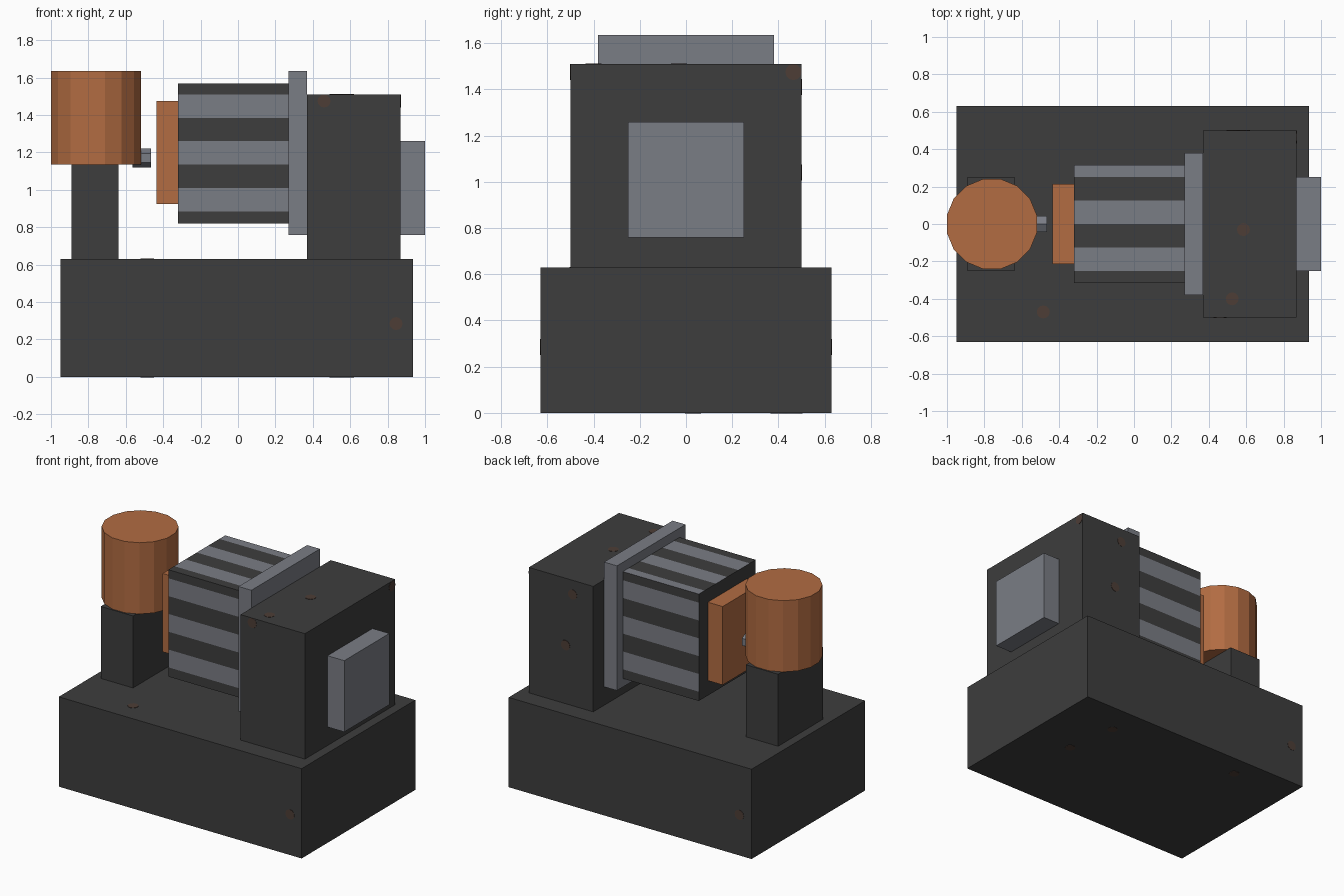
import bpy, bmesh, math
from mathutils import Vector, Matrix

cube = bpy.data.objects.get("Cube")
if cube:
    bpy.data.objects.remove(cube, do_unlink=True)


def material(name, rgb):
    linear = [(c / 255 / 12.92 if c < 11 else ((c / 255 + 0.055) / 1.055) ** 2.4) for c in rgb]
    mat = bpy.data.materials.new(name)
    mat.use_nodes = True
    mat.diffuse_color = (*linear, 1)
    mat.node_tree.nodes["Principled BSDF"].inputs["Base Color"].default_value = (*linear, 1)
    return mat


DARK = material("dark iron", (61, 61, 61))
STEEL = material("grey steel", (122, 125, 133))
COPPER = material("copper", (178, 108, 66))
RUST = material("dark rust", (77, 61, 54))


def finish(name, bm, *mats):
    mesh = bpy.data.meshes.new(name)
    bm.to_mesh(mesh)
    bm.free()
    for mat in mats:
        mesh.materials.append(mat)
    obj = bpy.data.objects.new(name, mesh)
    bpy.context.collection.objects.link(obj)
    return obj


def box_mesh(x, y, z):
    """Box from x, y and z ranges."""
    bm = bmesh.new()
    bmesh.ops.create_cube(bm, size=1)
    for v in bm.verts:
        v.co = Vector(((r[0] + r[1]) / 2 + c * (r[1] - r[0])) for c, r in zip(v.co, (x, y, z)))
    return bm


def box(name, x, y, z, mat):
    return finish(name, box_mesh(x, y, z), mat)


def cylinder(name, center, radius, depth, sides, mat, normal=(0, 0, 1), turn=0.0):
    bm = bmesh.new()
    rot = Vector((0, 0, 1)).rotation_difference(Vector(normal)).to_matrix().to_4x4()
    bmesh.ops.create_cone(bm, cap_ends=True, segments=sides, radius1=radius, radius2=radius,
                          depth=depth,
                          matrix=Matrix.Translation(center) @ rot @ Matrix.Rotation(turn, 4, 'Z'))
    return finish(name, bm, mat)


# Base, gearbox and drum post
box("base", (-0.95, 0.935), (-0.63, 0.63), (0, 0.63), DARK)
box("gearbox", (0.37, 0.87), (-0.5, 0.5), (0.63, 1.51), DARK)
box("drum_post", (-0.89, -0.64), (-0.25, 0.25), (0.63, 1.135), DARK)

# Steel plates
box("flange", (0.27, 0.37), (-0.38, 0.38), (0.76, 1.635), STEEL)
box("end_cover", (0.87, 1.0), (-0.25, 0.25), (0.76, 1.26), STEEL)

# Copper parts and the short shaft
box("copper_plate", (-0.435, -0.32), (-0.215, 0.215), (0.925, 1.475), COPPER)
cylinder("drum", (-0.76, 0, 1.385), 0.245, 0.5, 16, COPPER, turn=math.pi / 16)
cylinder("shaft", (-0.515, 0, 1.17), 0.05, 0.1, 6, STEEL, normal=(1, 0, 0), turn=math.pi / 2)

# Striped motor body: cut into bands, then coloured by height or depth
PITCH = 0.25
bm = box_mesh((-0.32, 0.27), (-0.315, 0.315), (0.82, 1.57))
for axis, start in ((1, -PITCH), (2, 0.885)):
    for i in range(6):
        normal, point = Vector(), Vector()
        normal[axis] = 1
        point[axis] = start + i * PITCH / 2
        bmesh.ops.bisect_plane(bm, geom=bm.verts[:] + bm.edges[:] + bm.faces[:],
                               plane_co=point, plane_no=normal)
bm.normal_update()
for f in bm.faces:
    c = f.calc_center_median()
    if abs(f.normal.z) > 0.5:
        f.material_index = int(c.y % PITCH < PITCH / 2)
    elif abs(f.normal.y) > 0.5:
        f.material_index = int((c.z - 0.885) % PITCH < PITCH / 2)
finish("motor_body", bm, DARK, STEEL)

# Thin round rust spots: centre and facing direction
FRONT, BACK, RIGHT, UP, DOWN = (0, -1, 0), (0, 1, 0), (1, 0, 0), (0, 0, 1), (0, 0, -1)
spots = [
    ((0.845, -0.63, 0.285), FRONT), ((0.46, -0.5, 1.475), FRONT),
    ((-0.855, 0.63, 0.285), BACK), ((0.53, 0.5, 1.41), BACK), ((0.585, 0.5, 1.04), BACK),
    ((0.87, 0.465, 1.475), RIGHT),
    ((0.585, -0.03, 1.51), UP), ((0.525, -0.4, 1.51), UP), ((-0.485, -0.47, 0.63), UP),
    ((0.585, 0.03, 0), DOWN), ((0.525, 0.4, 0), DOWN), ((-0.485, 0.47, 0), DOWN),
]
for i, (center, normal) in enumerate(spots):
    cylinder(f"rust_spot_{i + 1}", center, 0.035, 0.004, 12, RUST, normal=normal)
